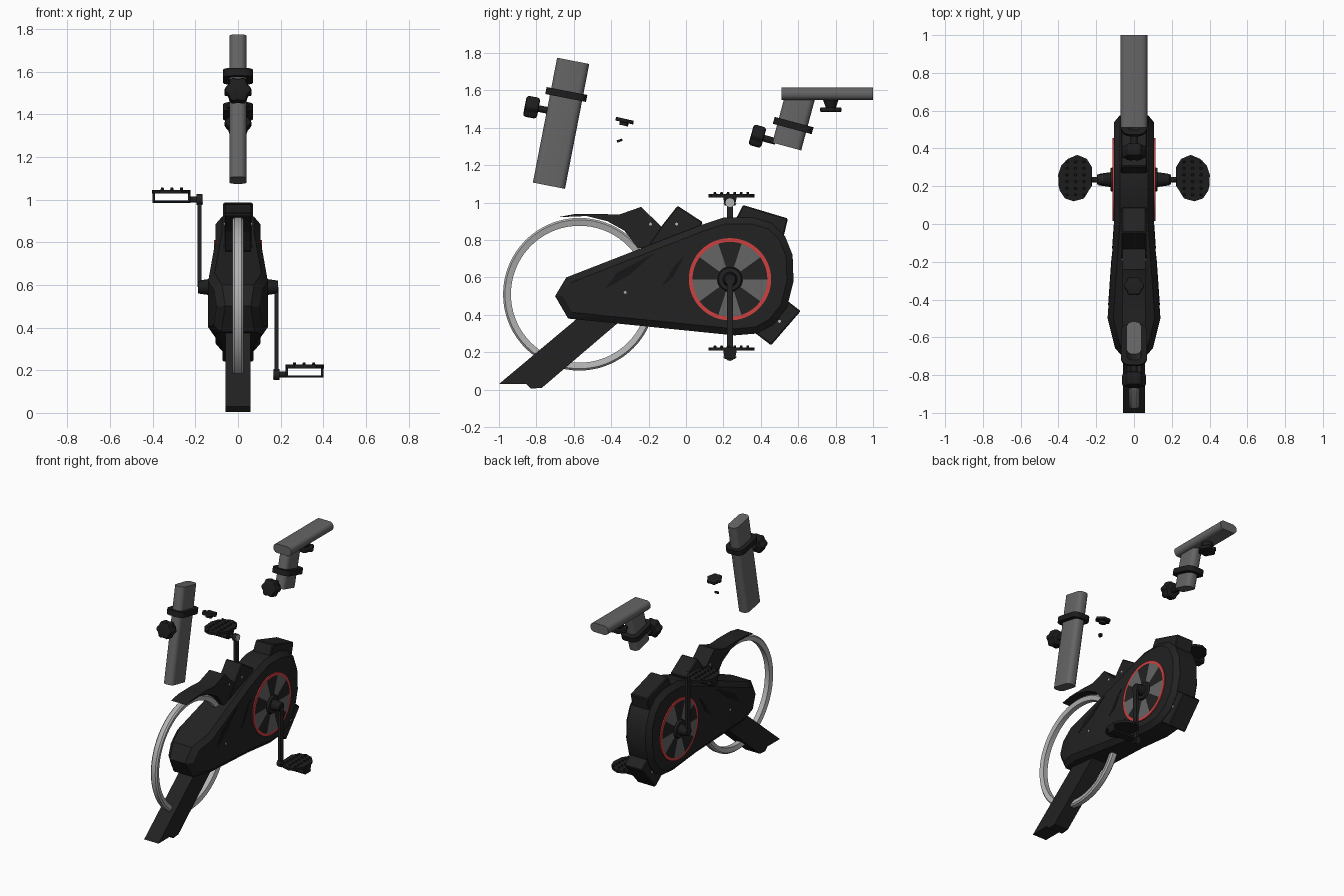
import bpy, bmesh, math
from mathutils import Vector, Matrix

cube = bpy.data.objects.get("Cube")
if cube:
    bpy.data.objects.remove(cube, do_unlink=True)


def material(name, r, g, b):
    m = bpy.data.materials.new(name)
    m.use_nodes = True
    m.diffuse_color = (r, g, b, 1)
    node = m.node_tree.nodes["Principled BSDF"]
    node.inputs["Base Color"].default_value = (r, g, b, 1)
    node.inputs["Roughness"].default_value = 0.6
    return m


BLACK = material("black shell", 0.016, 0.016, 0.016)
RUBBER = material("dark rubber", 0.012, 0.012, 0.012)
GROOVE = material("groove black", 0.008, 0.008, 0.008)
GREY = material("grey metal", 0.13, 0.13, 0.13)
SILVER = material("silver rim", 0.45, 0.45, 0.45)
RED = material("red trim", 0.62, 0.05, 0.05)


def finish(name, bm, *mats, angle=30):
    bmesh.ops.recalc_face_normals(bm, faces=bm.faces)
    me = bpy.data.meshes.new(name)
    bm.to_mesh(me)
    bm.free()
    for m in mats:
        me.materials.append(m)
    me.shade_smooth()
    me.set_sharp_from_angle(angle=math.radians(angle))
    ob = bpy.data.objects.new(name, me)
    bpy.context.collection.objects.link(ob)
    return ob


def extrude(points, vec):
    """Solid from a flat outline pushed along a vector."""
    bm = bmesh.new()
    face = bm.faces.new([bm.verts.new(p) for p in points])
    new = bmesh.ops.extrude_face_region(bm, geom=[face])["geom"]
    bmesh.ops.translate(bm, vec=vec, verts=[v for v in new if isinstance(v, bmesh.types.BMVert)])
    bmesh.ops.recalc_face_normals(bm, faces=bm.faces)
    return bm


def prism(name, yz, x0, x1, mat, bevel=0):
    bm = extrude([(x0, y, z) for y, z in yz], (x1 - x0, 0, 0))
    if bevel:
        bmesh.ops.bevel(bm, geom=bm.edges[:], offset=bevel, segments=1, affect='EDGES')
    return finish(name, bm, mat)


def bar(name, y, z, tilt, size, round_by, mat):
    """Rounded bar along its own z axis, leaning towards +y by tilt."""
    bm = bmesh.new()
    bmesh.ops.create_cube(bm, size=1)
    bmesh.ops.scale(bm, vec=size, verts=bm.verts)
    long_edges = [e for e in bm.edges if abs(e.verts[0].co.z - e.verts[1].co.z) > 0.001]
    bmesh.ops.bevel(bm, geom=long_edges, offset=round_by, segments=5, profile=0.5, affect='EDGES')
    bm.transform(Matrix.Translation((0, y, z)) @ Matrix.Rotation(-math.radians(tilt), 4, 'X'))
    return finish(name, bm, mat)


def rod(name, a, b, r, mat, r2=None, sides=24):
    a, b = Vector(a), Vector(b)
    bm = bmesh.new()
    bmesh.ops.create_cone(bm, cap_ends=True, segments=sides, radius1=r,
                          radius2=r if r2 is None else r2, depth=(b - a).length)
    bm.transform(Matrix.Translation((a + b) / 2) @ (b - a).to_track_quat('Z', 'Y').to_matrix().to_4x4())
    return finish(name, bm, mat)


def knob(name, centre, axis, r, depth):
    """Six-lobed hand knob."""
    ring = [math.tau * i / 48 for i in range(48)]
    pts = [(r * (0.92 + 0.08 * math.cos(6 * t)) * math.cos(t),
            r * (0.92 + 0.08 * math.cos(6 * t)) * math.sin(t), -depth / 2) for t in ring]
    bm = extrude(pts, (0, 0, depth))
    caps = [f for f in bm.faces if len(f.verts) > 4]
    rims = list({e for f in caps for e in f.edges})
    bmesh.ops.bevel(bm, geom=rims, offset=depth * 0.2, segments=2, profile=0.5, affect='EDGES')
    bm.transform(Matrix.Translation(centre) @ Vector(axis).to_track_quat('Z', 'Y').to_matrix().to_4x4())
    return finish(name, bm, RUBBER, angle=40)


def half_width(y):
    """Half width of the shell along its length."""
    if y > 0:
        return 0.105
    if y > -0.5:
        return 0.105 - 0.07 * y
    return 0.14 + 0.25 * (y + 0.5)


# Main shell: chamfered slab that swells towards the front
outline = [(-0.70, 0.50), (-0.64, 0.60), (0.08, 0.88), (0.20, 0.92), (0.36, 0.92), (0.46, 0.89),
           (0.53, 0.82), (0.57, 0.72), (0.575, 0.58), (0.54, 0.44), (0.47, 0.35), (0.38, 0.30),
           (0.26, 0.29), (-0.63, 0.38)]
bm = extrude([(-0.075, y, z) for y, z in outline], (0.15, 0, 0))
caps = [f for f in bm.faces if abs(f.normal.x) > 0.9]
bmesh.ops.inset_region(bm, faces=caps, thickness=0.035, depth=0.03, use_even_offset=True)
for cut in (0, -0.5):
    bmesh.ops.bisect_plane(bm, geom=bm.verts[:] + bm.edges[:] + bm.faces[:],
                           plane_co=(0, cut, 0), plane_no=(0, 1, 0))
for v in bm.verts:
    w = half_width(v.co.y) - (0 if abs(v.co.x) > 0.09 else 0.03)
    v.co.x = math.copysign(w, v.co.x)
shell = finish("main_shell", bm, BLACK, angle=25)

# Front leg, wheel guard and post sockets
leg = prism("front_leg", [(-1, 0.03), (-0.855, 0.03), (-0.83, 0.005), (-0.77, 0.01), (-0.36, 0.36),
                          (-0.32, 0.44), (-0.51, 0.44)], -0.058, 0.058, BLACK)
guard = prism("wheel_guard", [(-0.685, 0.922), (-0.60, 0.938), (-0.47, 0.94), (-0.36, 0.935),
                              (-0.24, 0.977), (-0.13, 0.87), (-0.17, 0.74), (-0.26, 0.76),
                              (-0.33, 0.85), (-0.42, 0.90), (-0.53, 0.928)], -0.062, 0.062, BLACK)
prism("middle_socket", [(-0.21, 0.76), (-0.13, 0.875), (-0.045, 0.983), (0.09, 0.895), (0.05, 0.82)],
      -0.065, 0.065, BLACK, 0.006)
prism("seat_socket", [(0.26, 0.90), (0.305, 0.987), (0.545, 0.915), (0.52, 0.81), (0.28, 0.84)],
      -0.07, 0.07, BLACK, 0.006)
prism("rear_foot_socket", [(0.36, 0.31), (0.455, 0.237), (0.613, 0.42), (0.51, 0.50)],
      -0.072, 0.072, BLACK, 0.006)

# Slot for the wheel
WHEEL = Vector((0, -0.57, 0.51))
slot = rod("wheel_slot_cutter", WHEEL - Vector((0.034, 0, 0)), WHEEL + Vector((0.034, 0, 0)),
           0.416, BLACK, sides=64)
slot.hide_render = True
for ob in (shell, leg, guard):
    mod = ob.modifiers.new("slot", 'BOOLEAN')
    mod.operation, mod.object, mod.solver = 'DIFFERENCE', slot, 'EXACT'
    bpy.context.view_layer.objects.active = ob
    bpy.ops.object.modifier_apply(modifier=mod.name)
bpy.data.objects.remove(slot, do_unlink=True)

# Wheel rim, swept from a small chamfered section
section = [(0.366, -0.018), (0.398, -0.026), (0.408, -0.016), (0.408, 0.016), (0.398, 0.026), (0.366, 0.018)]
bm = bmesh.new()
N = 72
loops = [[bm.verts.new(WHEEL + Vector((x, r * math.cos(math.tau * i / N), r * math.sin(math.tau * i / N))))
          for r, x in section] for i in range(N)]
for i in range(N):
    a, b = loops[i], loops[(i + 1) % N]
    for j in range(len(section)):
        k = (j + 1) % len(section)
        bm.faces.new((a[j], a[k], b[k], b[j]))
finish("wheel_rim", bm, SILVER)

# Parts repeated on both sides
CY, CZ = 0.235, 0.59
pedal_outline = [(0.225, 0.20), (0.222, 0.30), (0.25, 0.345), (0.30, 0.366), (0.35, 0.345), (0.385, 0.31),
                 (0.402, 0.26), (0.395, 0.18), (0.365, 0.135), (0.32, 0.12), (0.265, 0.135)]
for side, s, drop in (("left", 1, 0.18), ("right", -1, 1.0)):
    # Round cover: red rim, grey windows, dark spokes
    bm = bmesh.new()
    rings = [[bm.verts.new((s * x, CY + r * math.cos(math.tau * i / 60), CZ + r * math.sin(math.tau * i / 60)))
              for i in range(60)] for r, x in ((0.22, 0.10), (0.22, 0.113), (0.20, 0.113), (0.07, 0.112))]
    for k in range(3):
        for i in range(60):
            j = (i + 1) % 60
            f = bm.faces.new((rings[k][i], rings[k][j], rings[k + 1][j], rings[k + 1][i]))
            f.material_index = 0 if k < 2 else (1 if i % 12 >= 6 else 2)
    bm.faces.new(rings[3]).material_index = 2
    finish(side + "_round_cover", bm, RED, GREY, BLACK)
    rod(side + "_cover_hub", (s * 0.10, CY, CZ), (s * 0.125, CY, CZ), 0.07, BLACK, 0.06)
    rod(side + "_crank_hub", (s * 0.12, CY, CZ), (s * 0.188, CY, CZ), 0.04, RUBBER, 0.03)

    # Crank arm and pedal axle
    low, high = sorted((CZ, drop))
    prism(side + "_crank_arm", [(CY - 0.017, low), (CY + 0.017, low), (CY + 0.017, high), (CY - 0.017, high)],
          s * 0.17, s * 0.19, BLACK)
    rod(side + "_crank_end", (s * 0.168, CY, drop), (s * 0.195, CY, drop), 0.026, BLACK)
    rod(side + "_axle_cap", (s * 0.163, CY, drop), (s * 0.169, CY, drop), 0.024, SILVER)
    rod(side + "_pedal_axle", (s * 0.19, CY, drop), (s * 0.23, CY, drop), 0.014, RUBBER)

    # Pedal: platform, open cage below, grip pins
    bm = extrude([(s * x, y, drop + 0.028) for x, y in pedal_outline], (0, 0, 0.018))
    finish(side + "_pedal_platform", bm, RUBBER)
    for part, x0, x1, z0, z1 in (("inner_wall", 0.222, 0.234, -0.015, 0.03),
                                 ("outer_wall", 0.388, 0.40, -0.015, 0.03),
                                 ("bottom", 0.222, 0.40, -0.015, -0.004)):
        prism(f"{side}_pedal_{part}", [(CY - 0.028, drop + z0), (CY + 0.028, drop + z0),
                                       (CY + 0.036, drop + z1), (CY - 0.036, drop + z1)],
              s * x0, s * x1, RUBBER)
    for i in range(6):
        y = 0.155 + 0.035 * i
        for x in (0.265, 0.31, 0.355):
            rod(side + "_pedal_pin", (s * x, y, drop + 0.04), (s * x, y, drop + 0.056), 0.009, RUBBER, 0.006, 8)

    # Shell grooves and screws
    for label, shape in (("front", [(-0.43, 0.54), (-0.30, 0.615), (-0.17, 0.73), (-0.37, 0.625)]),
                         ("middle", [(-0.13, 0.55), (-0.07, 0.60), (-0.005, 0.72), (-0.06, 0.665)])):
        bm = extrude([(s * (half_width(y) - 0.003), y, z) for y, z in shape], (s * 0.005, 0, 0))
        finish(f"{side}_{label}_groove", bm, GROOVE)
    for y, z, x in ((-0.19, 0.885, 0.062), (-0.05, 0.885, 0.065), (0.50, 0.365, 0.072),
                    (-0.325, 0.52, half_width(-0.325))):
        rod(side + "_screw", (s * (x - 0.004), y, z), (s * (x + 0.003), y, z), 0.008, SILVER, sides=12)

# Handlebar post with collar and knob
bar("handlebar_post", -0.668, 1.424, 11, (0.08, 0.175, 0.68), 0.032, GREY)
bar("handlebar_collar", -0.64, 1.578, 11, (0.14, 0.222, 0.038), 0.045, RUBBER)
knob("handlebar_knob", (0, -0.825, 1.51), (0, -0.98, 0.19), 0.063, 0.075)
rod("handlebar_knob_stem", (0, -0.80, 1.505), (0, -0.74, 1.493), 0.018, RUBBER)

# Loose knob and nut between the posts
knob("small_knob", (0, -0.328, 1.438), (0, 0.22, 0.97), 0.054, 0.02)
rod("small_knob_hub", (0, -0.328, 1.438), (0, -0.334, 1.412), 0.024, RUBBER)
rod("small_nut", (0, -0.357, 1.337), (0, -0.353, 1.325), 0.015, RUBBER, sides=12)

# Seat rail and post with collar and knobs
bar("seat_rail", 0.755, 1.582, 90, (0.142, 0.066, 0.49), 0.03, GREY)
bar("seat_post", 0.575, 1.435, 15, (0.08, 0.16, 0.28), 0.032, GREY)
bar("seat_collar", 0.573, 1.412, 15, (0.14, 0.215, 0.038), 0.045, RUBBER)
knob("seat_post_knob", (0, 0.382, 1.355), (0, -0.96, 0.27), 0.063, 0.07)
rod("seat_post_knob_stem", (0, 0.40, 1.348), (0, 0.48, 1.327), 0.018, RUBBER)
knob("seat_rail_knob", (0, 0.774, 1.497), (0, 0, 1), 0.063, 0.024)
rod("seat_rail_knob_hub", (0, 0.774, 1.505), (0, 0.774, 1.552), 0.026, RUBBER, 0.042)
